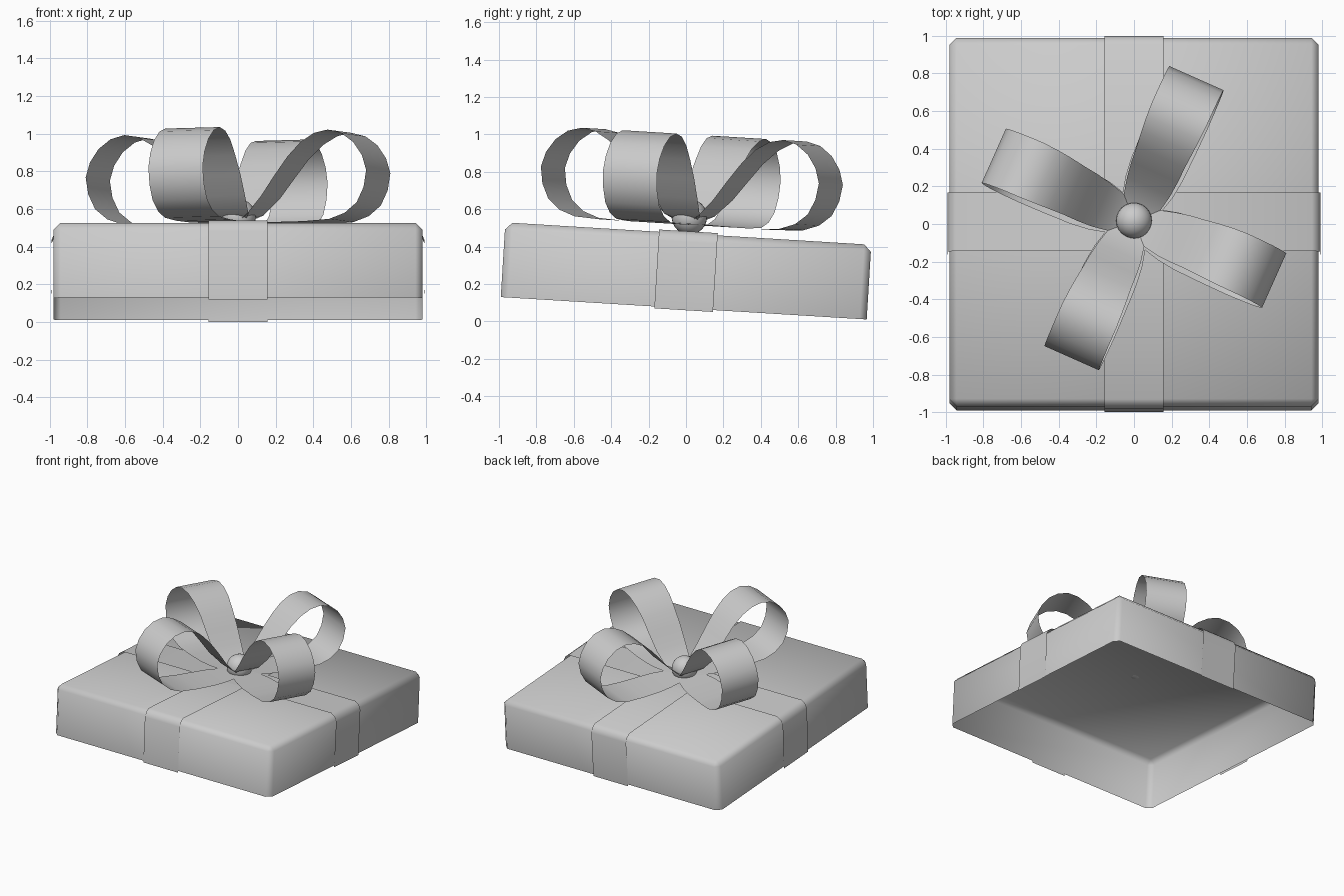
import bpy, bmesh
from math import radians
from mathutils import Matrix, Vector

if "Cube" in bpy.data.objects:
    bpy.data.objects.remove(bpy.data.objects["Cube"])

# the whole lid leans back slightly
TILT = Matrix.Translation((0, -0.012, 0.07)) @ Matrix.Rotation(radians(-3.5), 4, 'X')
HALF, HEIGHT = 0.98, 0.40


def finish(bm, name, angle=60):
    bmesh.ops.transform(bm, matrix=TILT, verts=bm.verts)
    me = bpy.data.meshes.new(name)
    bm.to_mesh(me)
    bm.free()
    ob = bpy.data.objects.new(name, me)
    bpy.context.collection.objects.link(ob)
    bpy.ops.object.select_all(action='DESELECT')
    bpy.context.view_layer.objects.active = ob
    ob.select_set(True)
    bpy.ops.object.shade_smooth_by_angle(angle=radians(angle))
    return ob


def strip(name, path, turn):
    """Flat band along (r, z, half width) points, turned about z."""
    bm = bmesh.new()
    rot = Matrix.Rotation(radians(turn), 4, 'Z')
    rows = [[bm.verts.new(rot @ Vector((r, s * w, z))) for s in (-1, 1)]
            for r, z, w in path]
    for a, b in zip(rows, rows[1:]):
        bm.faces.new((a[0], b[0], b[1], a[1]))
    return finish(bm, name)


# open-bottomed lid with chamfered top and corner edges
bm = bmesh.new()
bmesh.ops.create_cube(bm, size=1, matrix=Matrix.Translation((0, 0, HEIGHT / 2))
                      @ Matrix.Diagonal((2 * HALF, 2 * HALF, HEIGHT, 1)))
bottom = [f for f in bm.faces if f.normal.z < -0.5]
bmesh.ops.delete(bm, geom=bottom, context='FACES_ONLY')
edges = [e for e in bm.edges if len(e.link_faces) == 2]
bmesh.ops.bevel(bm, geom=edges, offset=0.038, segments=1, affect='EDGES')
finish(bm, "box_lid")

# crossed ribbons draped over the lid
side = [(0.988, -0.01), (0.991, 0.355), (0.975, 0.39), (0.945, 0.412)]
drape = [(-x, z, 0.157) for x, z in side] + [(x, z, 0.157) for x, z in reversed(side)]
strip("ribbon_across", drape, 0)
strip("ribbon_lengthwise", drape, 90)

# four bow loops: distance from centre, height above lid, half width
loop = [(0.02, 0.06, 0.05), (0.10, 0.10, 0.105), (0.19, 0.19, 0.125),
        (0.27, 0.295, 0.135), (0.35, 0.395, 0.14), (0.43, 0.47, 0.148),
        (0.51, 0.515, 0.154), (0.59, 0.53, 0.158), (0.67, 0.51, 0.158),
        (0.74, 0.46, 0.158), (0.79, 0.39, 0.158), (0.815, 0.31, 0.158),
        (0.80, 0.22, 0.158), (0.76, 0.14, 0.158), (0.69, 0.085, 0.158),
        (0.60, 0.055, 0.158), (0.45, 0.047, 0.155), (0.30, 0.047, 0.15),
        (0.20, 0.05, 0.138), (0.11, 0.052, 0.115), (0.02, 0.055, 0.05)]
for i in range(4):
    strip(f"bow_loop_{i + 1}", [(r, z + HEIGHT, w) for r, z, w in loop], 66 + 90 * i)

# round knot in the middle of the bow
bm = bmesh.new()
bmesh.ops.create_uvsphere(bm, u_segments=24, v_segments=14, radius=0.095,
                          matrix=Matrix.Translation((0, 0, HEIGHT + 0.09)))
finish(bm, "bow_knot")
